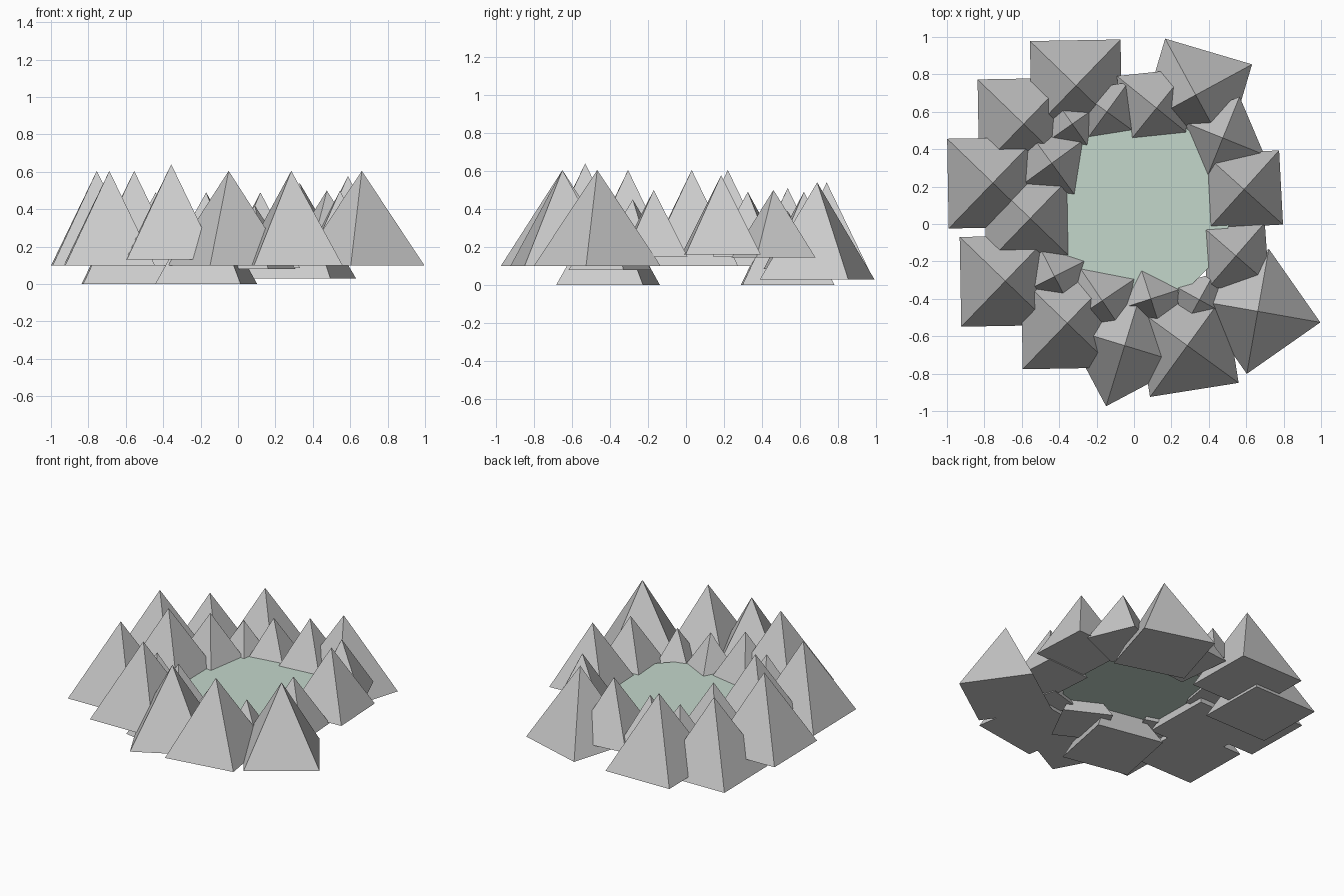
import bpy, math

RATIO = 0.475  # half base width per unit of height


def mountain(i, x, y, base, peak, rot):
    """Four-sided closed pyramid with its base turned by rot degrees."""
    h = peak - base
    bpy.ops.mesh.primitive_cone_add(
        vertices=4, radius1=h * RATIO * math.sqrt(2), radius2=0, depth=h,
        location=(x, y, base + h / 2), rotation=(0, 0, math.radians(45 + rot)))
    bpy.context.object.name = f"mountain_{i:02d}"


# Ring of mountains: x, y, base z, peak z, turn
outer = [
    (-0.31, 0.74, 0.03, 0.54, 1),
    (-0.59, 0.535, 0.0, 0.51, 1),
    (-0.755, 0.22, 0.10, 0.605, 1),
    (-0.688, -0.305, 0.10, 0.605, 1),
    (-0.357, -0.53, 0.13, 0.64, 1),
    (-0.05, -0.65, 0.10, 0.605, 28),
    (0.285, -0.65, 0.10, 0.605, 9),
    (0.662, -0.467, 0.10, 0.605, 35),
    (0.588, 0.185, 0.16, 0.578, 3),
    (0.33, 0.69, 0.03, 0.54, -16.5),
    (-0.555, 0.03, 0.10, 0.605, 1),
]
# Smaller peaks along the shore
inner = [
    (0.475, 0.46, 0.145, 0.50, 23),
    (0.12, 0.62, 0.085, 0.49, 6),
    (0.545, -0.17, 0.15, 0.50, 4),
    (-0.17, -0.41, 0.0, 0.49, -11),
    (0.09, -0.40, 0.08, 0.42, -27),
    (0.35, -0.405, 0.14, 0.38, 16),
    (-0.44, 0.325, 0.15, 0.49, -9),
    (-0.425, -0.28, 0.15, 0.45, -18),
    (-0.145, 0.60, 0.14, 0.43, 9),
    (-0.33, 0.535, 0.15, 0.39, -10),
]
for i, spec in enumerate(outer + inner, 1):
    mountain(i, *spec)

# Flat lake in the middle
bpy.ops.mesh.primitive_circle_add(vertices=12, radius=0.5, fill_type='NGON',
                                  location=(0.03, 0.08, 0.185))
lake = bpy.context.object
lake.name = "lake"
mat = bpy.data.materials.new("lake_green")
mat.diffuse_color = (0.55, 0.68, 0.60, 1)
lake.data.materials.append(mat)
